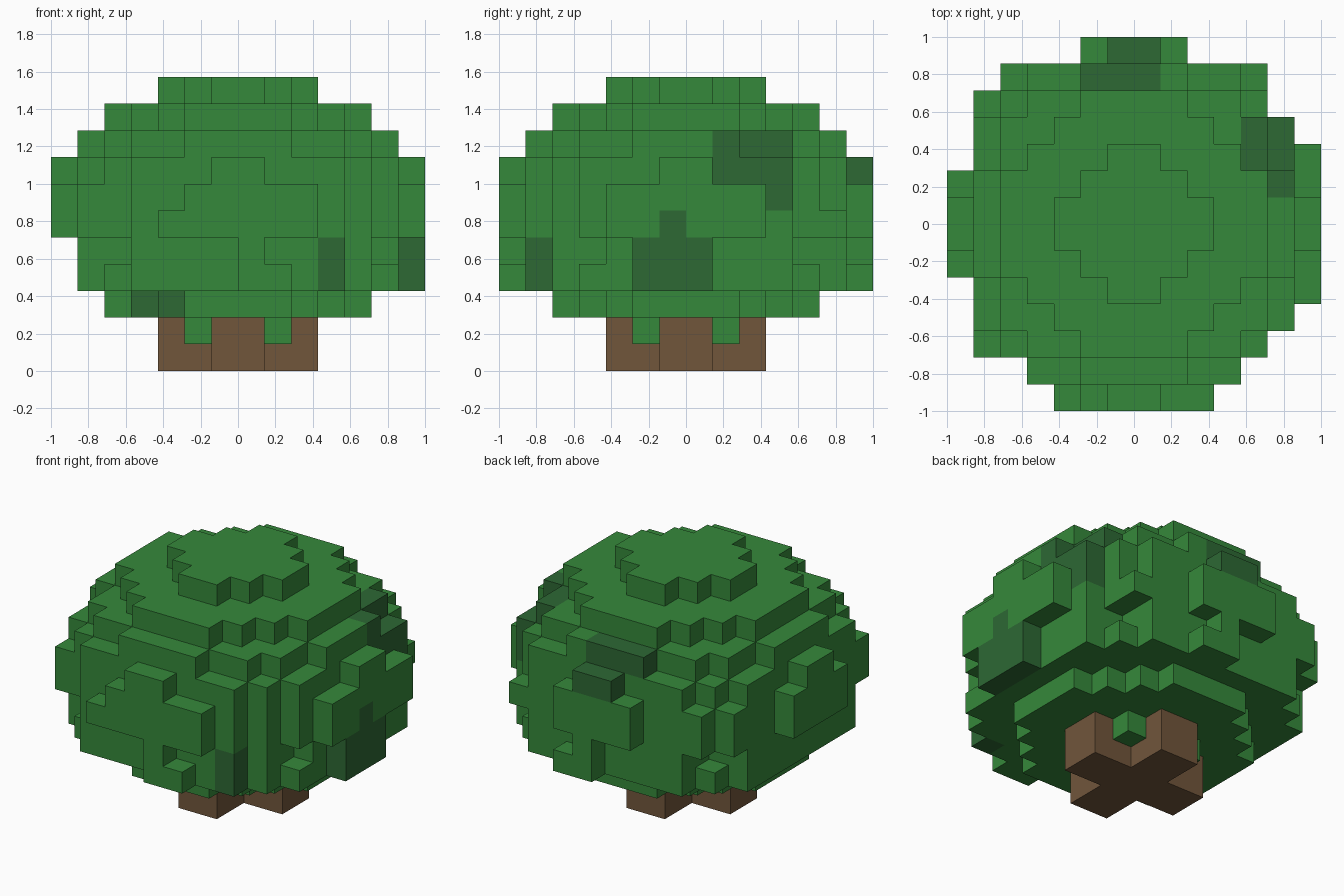
import bpy, bmesh
from mathutils import Vector

cube = bpy.data.objects.get("Cube")
if cube:
    bpy.data.objects.remove(cube)

U = 1 / 7  # edge length of one block


def material(name, rgb):
    m = bpy.data.materials.new(name)
    m.use_nodes = True
    m.diffuse_color = (*rgb, 1)
    bsdf = m.node_tree.nodes["Principled BSDF"]
    bsdf.inputs["Base Color"].default_value = (*rgb, 1)
    bsdf.inputs["Roughness"].default_value = 0.9
    return m


LEAF = material("leaf green", (0.036, 0.25, 0.043))
SHADE = material("deep green", (0.026, 0.138, 0.034))
BARK = material("bark brown", (0.165, 0.093, 0.044))


def box(x0, x1, y0, y1, z0, z1):
    """Blocks filling a range, upper limits excluded."""
    return {(x, y, z) for x in range(x0, x1) for y in range(y0, y1) for z in range(z0, z1)}


def disc(half_widths, z0, z1):
    """Stepped round slab, given its half width for each row out from the centre."""
    cells = set()
    for row, w in enumerate(half_widths):
        cells |= box(-w, w, row, row + 1, z0, z1) | box(-w, w, -row - 1, -row, z0, z1)
    return cells


def block_object(name, cells, mats, dark=frozenset()):
    """Skin of a set of blocks, with flat neighbours merged."""
    bm = bmesh.new()
    for c in sorted(cells):
        for axis in range(3):
            for side in (0, 1):
                near = list(c)
                near[axis] += 2 * side - 1
                if tuple(near) in cells:
                    continue
                a, b = (axis + 1) % 3, (axis + 2) % 3
                corners = []
                for da, db in ((0, 0), (1, 0), (1, 1), (0, 1)):
                    p = Vector(c)
                    p[axis] += side
                    p[a] += da
                    p[b] += db
                    corners.append(bm.verts.new(p * U))
                face = bm.faces.new(corners if side else corners[::-1])
                face.material_index = int(c in dark)
    bmesh.ops.remove_doubles(bm, verts=bm.verts, dist=U / 100)
    bmesh.ops.dissolve_limit(bm, angle_limit=0.01, verts=bm.verts, edges=bm.edges,
                             delimit={'MATERIAL'})
    mesh = bpy.data.meshes.new(name)
    bm.to_mesh(mesh)
    bm.free()
    for m in mats:
        mesh.materials.append(m)
    ob = bpy.data.objects.new(name, mesh)
    bpy.context.collection.objects.link(ob)


# Cross-shaped trunk
block_object("trunk", box(-3, 3, -1, 1, 0, 2) | box(-1, 1, -3, 3, 0, 2), [BARK])

# Round crown in stepped layers
crown = disc([5, 5, 4, 3, 2], 2, 3)
crown |= disc([6, 6, 6, 6, 5, 4], 3, 8)
crown |= disc([6, 6, 5, 5, 4, 2], 8, 9)
crown |= disc([5, 5, 4, 3, 2], 9, 10)
crown |= disc([3, 2, 1], 10, 11)

# Leaves hanging in the trunk corners
for x in (-2, 1):
    for y in (-2, 1):
        crown.add((x, y, 1))

# Front clump
crown |= box(-1, 1, -7, -6, 7, 8) | box(-2, 3, -7, -6, 6, 7) | box(-3, 3, -7, -6, 5, 6)
crown |= box(0, 1, -7, -6, 3, 5) | box(1, 2, -7, -6, 3, 4)
# Back clump
crown |= box(-1, 1, 6, 7, 7, 8) | box(-2, 2, 6, 7, 5, 7)
crown |= box(0, 1, 6, 7, 3, 5) | box(1, 2, 6, 7, 3, 4)
# Side clumps
crown |= box(6, 7, -3, 3, 5, 7) | box(6, 7, -1, 1, 7, 8) | box(6, 7, -2, 1, 3, 5)
crown |= box(-7, -6, -2, 2, 5, 7) | box(-7, -6, -1, 1, 7, 8)
# Corner tufts
crown |= box(-6, -5, -5, -4, 5, 7) | box(-6, -5, 4, 5, 5, 7)
crown |= box(-5, -4, 5, 6, 5, 7) | box(4, 5, 5, 6, 5, 6)
# Small gaps
crown -= {(5, -4, 4), (-5, -5, 4), (-5, 4, 4), (4, 4, 4)}

# Deep green patches
dark = box(6, 7, -2, 1, 3, 5) | {(6, -1, 5)}
dark |= box(5, 6, 1, 4, 7, 8) | {(5, 3, 6), (5, 1, 8)} | box(4, 5, 2, 4, 8, 9)
dark |= box(-1, 1, 6, 7, 7, 8) | box(-2, 1, 5, 6, 8, 9)
dark |= box(3, 4, -6, -5, 3, 5) | {(-4, -3, 2), (-3, -4, 2)}

block_object("leaf_crown", crown, [LEAF, SHADE], dark)
